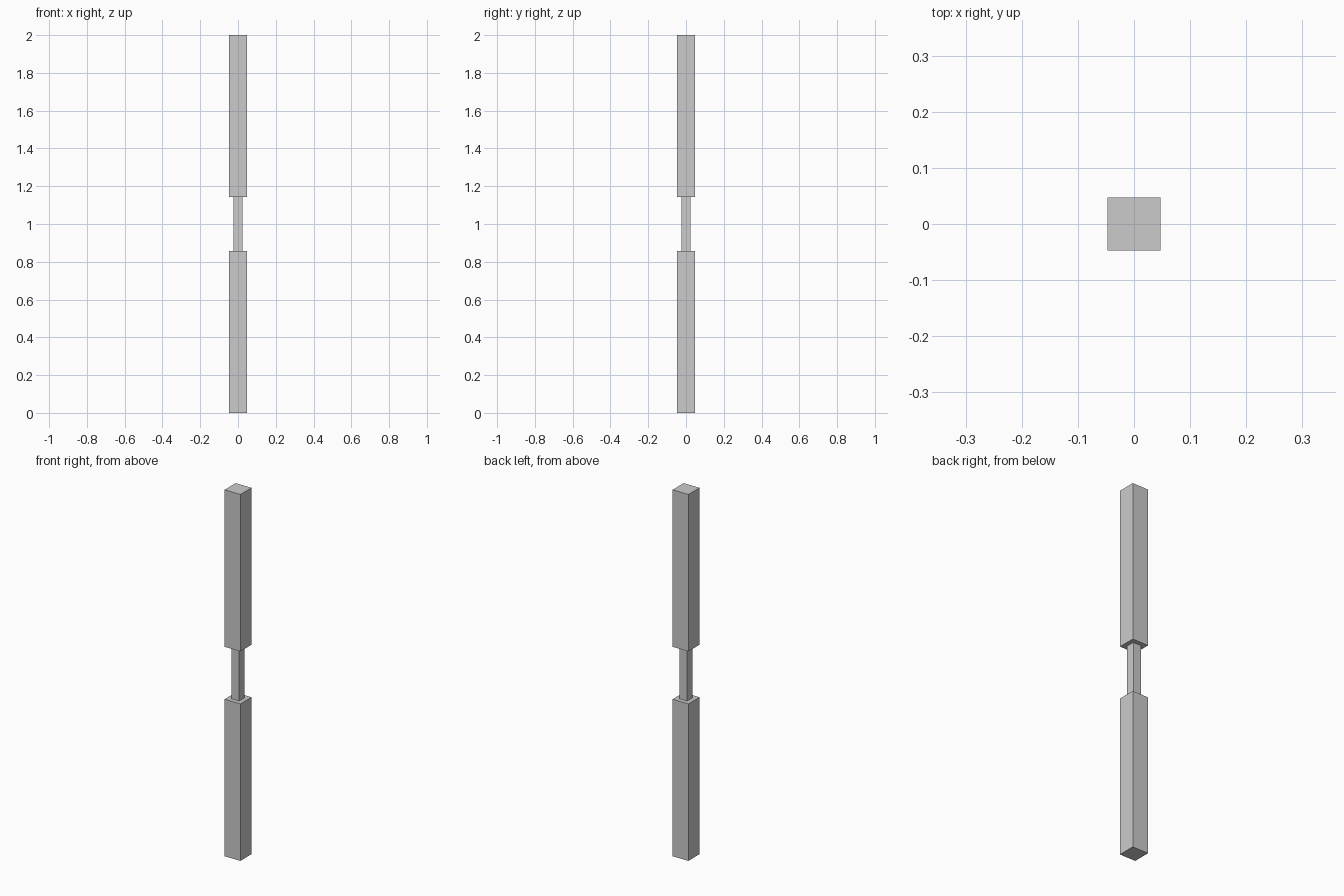
import bpy

if "Cube" in bpy.data.objects:
    bpy.data.objects.remove(bpy.data.objects["Cube"])


def box(name, width, z0, z1):
    """Square bar centred on the z axis between two heights."""
    bpy.ops.mesh.primitive_cube_add(size=1, location=(0, 0, (z0 + z1) / 2))
    ob = bpy.context.object
    ob.name = name
    ob.scale = (width, width, z1 - z0)
    bpy.ops.object.transform_apply(location=False, rotation=False, scale=True)
    return ob


THICK = 0.0952
THIN = 0.0476
LOWER_END, UPPER_START = 0.857, 1.143

# Two thick bars joined by a slim connector
box("lower_bar", THICK, 0.0, LOWER_END)
box("connector", THIN, LOWER_END, UPPER_START)
box("upper_bar", THICK, UPPER_START, 2.0)
